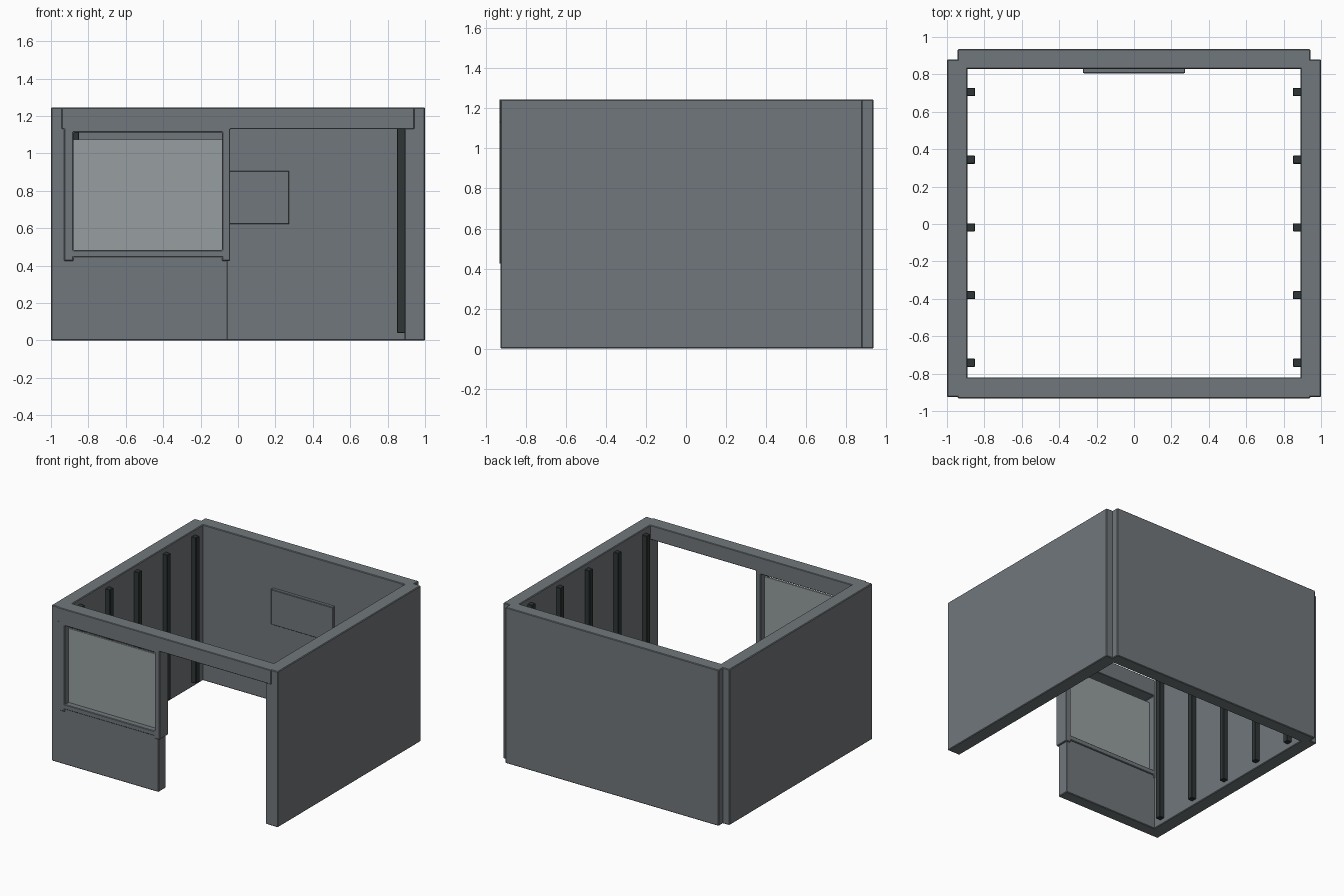
import bpy
import bmesh

if "Cube" in bpy.data.objects:
    bpy.data.objects.remove(bpy.data.objects["Cube"])


def material(name, rgb):
    m = bpy.data.materials.new(name)
    m.diffuse_color = (*rgb, 1)
    m.use_nodes = True
    m.node_tree.nodes["Principled BSDF"].inputs["Base Color"].default_value = m.diffuse_color
    return m


GREY = material("wall grey", (0.165, 0.185, 0.20))
DARK = material("dark stud", (0.028, 0.036, 0.037))
GLASS = material("pale glass", (0.31, 0.345, 0.355))


def finish(name, bm, mat, bevel):
    bmesh.ops.recalc_face_normals(bm, faces=bm.faces)
    me = bpy.data.meshes.new(name)
    bm.to_mesh(me)
    bm.free()
    me.materials.append(mat)
    ob = bpy.data.objects.new(name, me)
    bpy.context.collection.objects.link(ob)
    if bevel:
        mod = ob.modifiers.new("edge", 'BEVEL')
        mod.width = bevel
        mod.segments = 1
        mod.limit_method = 'ANGLE'
    return ob


def box(name, x, y, z, mat, bevel=0.005):
    """Box from (min, max) pairs."""
    bm = bmesh.new()
    bmesh.ops.create_cube(bm, size=1)
    for v in bm.verts:
        v.co = [lo + (c + 0.5) * (hi - lo) for c, (lo, hi) in zip(v.co, (x, y, z))]
    return finish(name, bm, mat, bevel)


def grid_panel(name, xs, zs, solid, y, mat, bevel):
    """Upright slab made of the grid cells for which solid(column, row) holds."""
    bm = bmesh.new()
    vs = {}

    def vert(i, j):
        if (i, j) not in vs:
            vs[i, j] = bm.verts.new((xs[i], y[0], zs[j]))
        return vs[i, j]

    for i in range(len(xs) - 1):
        for j in range(len(zs) - 1):
            if solid(i, j):
                bm.faces.new([vert(i, j), vert(i + 1, j), vert(i + 1, j + 1), vert(i, j + 1)])
    ext = bmesh.ops.extrude_face_region(bm, geom=bm.faces[:], use_keep_orig=True)
    for v in ext["geom"]:
        if isinstance(v, bmesh.types.BMVert):
            v.co.y = y[1]
    return finish(name, bm, mat, bevel)


# Side walls with five studs on each inner face
for side, s in (("left", -1), ("right", 1)):
    box(side + "_wall", sorted((s * 0.89, s)), (-0.925, 0.88), (0, 1.245), GREY)
    for k in range(5):
        yc = -0.742 + k * 0.362
        box(f"{side}_stud_{k + 1}", sorted((s * 0.85, s * 0.893)), (yc - 0.022, yc + 0.022),
            (0.04, 1.205), DARK, 0.003)

# Back wall and low front wall under the window
box("back_wall", (-0.943, 0.943), (0.83, 0.935), (0, 1.245), GREY)
box("front_low_wall", (-0.96, -0.055), (-0.925, -0.83), (0, 0.46), GREY)

# Lintel and window frame in one piece: solid top row, posts, rails, and feet on the posts
COLS = [-0.943, -0.93, -0.88, -0.085, -0.042, 0.943]
ROWS = [0.425, 0.445, 0.483, 1.112, 1.13, 1.245]


def frame_cell(i, j):
    if j == 4:
        return True
    return i in (1, 3) or (i == 2 and j in (1, 3))


grid_panel("window_frame_and_lintel", COLS, ROWS, frame_cell, (-0.932, -0.82), GREY, 0.004)

# Glass pane, leaving a narrow slot open along its top
box("window_glass", (-0.885, -0.08), (-0.885, -0.87), (0.475, 1.075), GLASS, 0)

# Flat screen mounted on the back wall
box("screen_body", (-0.273, 0.273), (0.807, 0.832), (0.622, 0.905), GREY, 0.002)
box("screen_face", (-0.267, 0.267), (0.804, 0.808), (0.633, 0.899), GREY, 0)
